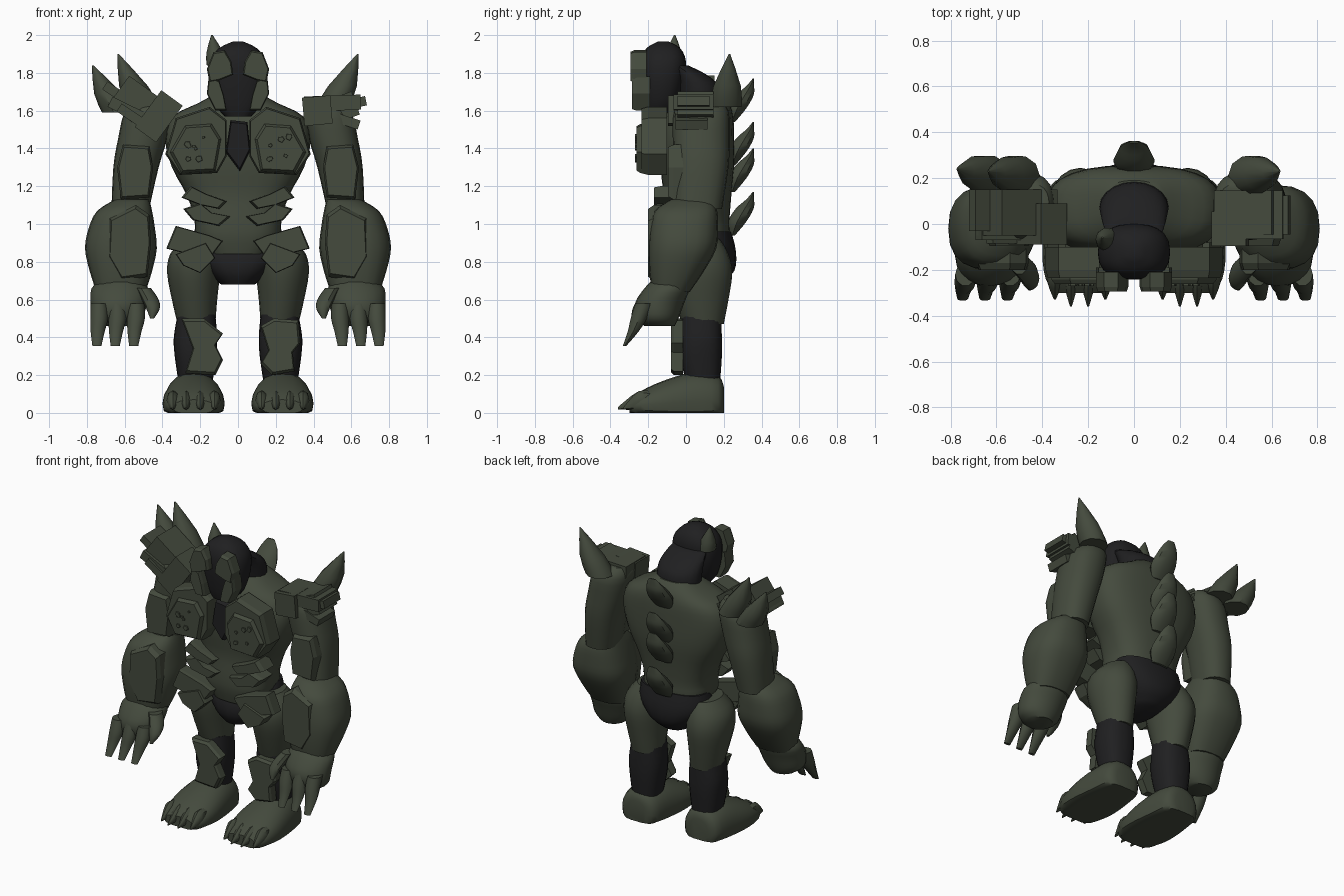
import bpy, bmesh, math, random
from mathutils import Matrix, Vector

cube = bpy.data.objects.get("Cube")
if cube:
    bpy.data.objects.remove(cube, do_unlink=True)


def material(name, colour):
    mat = bpy.data.materials.new(name)
    mat.use_nodes = True
    mat.diffuse_color = colour
    mat.node_tree.nodes["Principled BSDF"].inputs["Base Color"].default_value = colour
    return mat


GREEN = material("dark olive stone", (.058, .069, .047, 1))
BLACK = material("charcoal", (.014, .014, .015, 1))
SIDES = (("left", 1), ("right", -1))


def finish(name, bm, mat, smooth=False):
    bmesh.ops.recalc_face_normals(bm, faces=bm.faces)
    mesh = bpy.data.meshes.new(name)
    bm.to_mesh(mesh)
    bm.free()
    mesh.materials.append(mat)
    if smooth:
        mesh.shade_smooth()
        mesh.set_sharp_from_angle(angle=math.radians(40))
    obj = bpy.data.objects.new(name, mesh)
    bpy.context.collection.objects.link(obj)
    return obj


def flow(secs, steps):
    """Ease a list of cross-sections into a smooth run."""
    out = []
    last = len(secs) - 1
    for i in range(last):
        quad = [secs[max(i - 1, 0)], secs[i], secs[i + 1], secs[min(i + 2, last)]]
        for k in range(steps):
            t = k / steps
            out.append([q + .5 * t * (r - p + t * (2 * p - 5 * q + 4 * r - w
                        + t * (3 * (q - r) + w - p))) for p, q, r, w in zip(*quad)])
    return out + [secs[last]]


def loft(name, secs, mat=GREEN, s=1, axis="Z", sides=20, steps=3, power=1.0):
    """Skin rings given as (x, y, z, half width, half depth)."""
    bm = bmesh.new()
    rings = []
    for x, y, z, a, b in flow(secs, steps):
        ring = []
        for k in range(sides):
            t = math.tau * k / sides
            c, d = (math.copysign(abs(f) ** power, f) for f in (math.cos(t), math.sin(t)))
            u, v = max(a, .003) * c, max(b, .003) * d
            co = (x + u, y + v, z) if axis == "Z" else (x + u, y, max(z + v, 0))
            ring.append(bm.verts.new((co[0] * s, co[1], co[2])))
        rings.append(ring)
    for low, high in zip(rings, rings[1:]):
        for k in range(sides):
            n = (k + 1) % sides
            bm.faces.new((low[k], low[n], high[n], high[k]))
    bm.faces.new(rings[0])
    bm.faces.new(rings[-1])
    return finish(name, bm, mat, True)


def plate(name, outline, front, back, mat=GREEN, s=1, taper=.9):
    """Extrude an (x, z) outline in depth, with a smaller chamfered front."""
    bm = bmesh.new()
    mid = sum((Vector(p) for p in outline), Vector((0, 0))) / len(outline)
    lip = front + (back - front) * .25
    rings = []
    for y, k in ((back, 1), (lip, 1), (front, taper)):
        pts = [mid + (Vector(p) - mid) * k for p in outline]
        rings.append([bm.verts.new((p.x * s, y, p.y)) for p in pts])
    n = len(outline)
    for low, high in zip(rings, rings[1:]):
        for k in range(n):
            bm.faces.new((low[k], low[(k + 1) % n], high[(k + 1) % n], high[k]))
    bm.faces.new(rings[0])
    bm.faces.new(rings[-1])
    return finish(name, bm, mat)


def slab(name, centre, size, lift, s):
    """A box whose outer end is raised by the given angle."""
    bm = bmesh.new()
    turn = Matrix.Rotation(-math.radians(lift), 4, "Y")
    bmesh.ops.create_cube(bm, size=1, matrix=Matrix.Translation(centre) @ turn
                          @ Matrix.Diagonal((*size, 1)))
    for v in bm.verts:
        v.co.x *= s
    return finish(name, bm, GREEN)


def spike(name, base, tip, radius, s=1):
    base, tip = Vector(base), Vector(tip)
    mid = base.lerp(tip, .4)
    loft(name, [(*base, radius * .85, radius * .85), (*mid, radius * .72, radius * .72),
                (*tip, .004, .004)], GREEN, s, sides=10, steps=2)


# Torso, pelvis, neck and head
loft("torso", [(0, .04, .84, .16, .15), (0, .05, .93, .225, .18), (0, .05, 1.02, .23, .18),
               (0, .06, 1.15, .27, .18), (0, .06, 1.3, .35, .195), (0, .06, 1.45, .385, .195),
               (0, .07, 1.57, .345, .18), (0, .08, 1.64, .21, .15), (0, .09, 1.69, .12, .1)],
     sides=28, power=.75)
loft("pelvis", [(0, .05, .68, .09, .13), (0, .07, .75, .17, .185), (0, .085, .85, .25, .18),
                (0, .12, .96, .23, .12)], BLACK, power=.85)
loft("neck", [(0, .08, 1.6, .15, .1), (0, .065, 1.72, .15, .115), (0, .02, 1.79, .14, .09),
              (0, -.05, 1.84, .12, .06)], BLACK)
loft("head", [(0, -.15, 1.57, .07, .06), (0, -.135, 1.63, .12, .09), (0, -.125, 1.75, .155, .115),
              (0, -.12, 1.86, .15, .12), (0, -.12, 1.93, .1, .09), (0, -.12, 1.965, .03, .03)],
     BLACK, power=.8)
spike("head_horn", (-.11, -.07, 1.84), (-.138, -.06, 2), .065)
plate("chest_wedge", [(-.04, 1.55), (.05, 1.54), (.065, 1.39), (.01, 1.28), (-.065, 1.38)],
      -.19, -.08, BLACK)

# Row of spine fins
for i, top in enumerate((1.77, 1.54, 1.4, 1.17)):
    loft(f"spine_fin_{i}", [(0, .245, top - .23, .06, .015), (0, .27, top - .16, .09, .05),
                            (0, .31, top - .09, .075, .05), (0, .34, top - .04, .055, .022),
                            (0, .357, top, .025, .004)], sides=10)

random.seed(4)
for side, s in SIDES:
    # Face guards
    plate(side + "_brow_guard", [(.025, 1.79), (.035, 1.86), (.07, 1.92), (.13, 1.91),
                                 (.165, 1.82), (.15, 1.75), (.1, 1.76)], -.295, -.21, s=s)
    plate(side + "_jaw_guard", [(.06, 1.6), (.075, 1.68), (.1, 1.76), (.155, 1.78),
                                (.165, 1.69), (.12, 1.6)], -.285, -.19, s=s)
    # Layered chest armour with scattered chips
    plate(side + "_chest_plate", [(.06, 1.55), (.15, 1.62), (.33, 1.56), (.385, 1.37), (.31, 1.26),
                                  (.11, 1.27), (.06, 1.36)], -.235, -.1, s=s, taper=.95)
    plate(side + "_lower_chest_plate", [(.09, 1.45), (.14, 1.53), (.28, 1.52), (.36, 1.38),
                                        (.3, 1.27), (.12, 1.28)], -.262, -.18, s=s)
    for i in range(8):
        x, z, r = random.uniform(.14, .28), random.uniform(1.33, 1.49), random.uniform(.008, .02)
        chip = [(x + r * math.cos(a), z + r * math.sin(a)) for a in (0, 1, 2.3, 3.5, 5)]
        plate(f"{side}_chest_chip_{i}", chip, -.27, -.26, s=s)
    # Ribs and hip guards
    plate(side + "_upper_rib", [(.06, 1.12), (.17, 1.16), (.25, 1.2), (.3, 1.14), (.2, 1.1),
                                (.1, 1.08)], -.17, -.04, s=s)
    plate(side + "_lower_rib", [(.04, 1.04), (.14, 1.06), (.2, 1.11), (.29, 1.08), (.24, 1.02),
                                (.1, .99)], -.17, -.04, s=s)
    plate(side + "_hip_guard", [(.08, .91), (.15, .94), (.33, .99), (.38, .87), (.26, .84),
                                (.14, .83)], -.17, -.08, s=s, taper=.95)
    plate(side + "_hip_shard", [(.12, .82), (.17, .9), (.33, .84), (.29, .78), (.2, .74)],
          -.185, -.09, s=s, taper=.95)

    # Arm
    loft(side + "_upper_arm", [(.43, .08, 1.66, .06, .09), (.47, .08, 1.6, .125, .145),
                               (.505, .08, 1.45, .13, .15), (.54, .08, 1.3, .12, .145),
                               (.57, .06, 1.08, .1, .13)], s=s, power=.85)
    plate(side + "_upper_arm_plate", [(.45, 1.3), (.47, 1.41), (.61, 1.42), (.64, 1.3),
                                      (.62, 1.13), (.47, 1.14)], -.095, .02, s=s)
    loft(side + "_forearm", [(.56, .03, 1.13, .09, .11), (.6, 0, 1.07, .145, .165),
                             (.615, -.01, .98, .175, .18), (.62, -.02, .87, .19, .18),
                             (.62, -.05, .75, .165, .145), (.62, -.08, .64, .13, .1)],
         s=s, power=.8)
    plate(side + "_forearm_plate", [(.46, .9), (.47, 1.05), (.54, 1.1), (.68, 1.03), (.69, .82),
                                    (.62, .7), (.48, .72)], -.2, -.08, s=s)

    # Hand
    loft(side + "_hand", [(.62, -.08, .71, .1, .09), (.625, -.1, .66, .15, .12),
                          (.63, -.14, .58, .15, .13), (.64, -.15, .5, .13, .11),
                          (.64, -.14, .46, .08, .08)], s=s)
    for i, x in enumerate((.54, .638, .735)):
        loft(f"{side}_finger_{i}", [(x, -.22, .58, .045, .05), (x, -.25, .5, .047, .045),
                                    (x + .008, -.28, .43, .037, .03),
                                    (x + .012, -.325, .355, .024, .01)], s=s, sides=10)
    loft(side + "_thumb", [(.5, -.17, .66, .04, .05), (.465, -.21, .6, .045, .05),
                           (.45, -.25, .55, .035, .035), (.455, -.28, .5, .01, .01)],
         s=s, sides=10)

    # Leg
    loft(side + "_thigh", [(.2, .06, .92, .09, .12), (.225, .06, .84, .135, .165),
                           (.235, .07, .74, .14, .175), (.23, .08, .6, .12, .145),
                           (.22, .09, .47, .1, .11)], s=s)
    loft(side + "_calf", [(.22, .08, .52, .1, .105), (.225, .08, .4, .115, .11),
                          (.225, .08, .3, .11, .11), (.225, .09, .16, .09, .09)],
         BLACK, s, power=.8)
    loft(side + "_foot", [(.235, .2, .06, .07, .08), (.235, .17, .06, .125, .135),
                          (.235, .04, .06, .15, .155), (.235, -.12, .05, .165, .12),
                          (.235, -.24, .04, .15, .075), (.235, -.3, .03, .11, .04)],
         s=s, axis="Y", power=.92)
    for i, x in enumerate((.125, .2, .275, .345)):
        reach = -.36 if i in (1, 2) else -.33
        loft(f"{side}_toe_{i}", [(x, -.16, .07, .03, .04), (x, -.25, .065, .033, .05),
                                 (x, reach, .025, .004, .006)], s=s, axis="Y", sides=8)

# Shin guards, broken differently on each leg
plate("left_shin_guard", [(.12, .46), (.19, .5), (.32, .49), (.33, .37), (.29, .32), (.3, .22),
                          (.18, .2), (.12, .26), (.16, .33)], -.08, -.015)
plate("right_shin_guard", [(.3, .5), (.18, .5), (.08, .42), (.12, .36), (.08, .28), (.12, .2),
                           (.28, .21), (.24, .34)], -.08, -.015, s=-1)

# Shoulder slabs: nearly level on the left, a steep fan on the right
left_pad = [((.5, .04, 1.64), (.3, .21, .08), 2), ((.42, -.02, 1.6), (.15, .15, .15), 5),
            ((.51, .05, 1.6), (.24, .19, .13), 20), ((.57, .04, 1.63), (.22, .17, .05), 12),
            ((.56, .03, 1.55), (.17, .17, .05), -18)]
right_pad = [((.51, .05, 1.62), (.3, .2, .19), 36), ((.42, 0, 1.57), (.14, .18, .24), 36),
             ((.58, .06, 1.65), (.3, .18, .05), 34), ((.56, .03, 1.59), (.26, .2, .06), 26),
             ((.53, .01, 1.55), (.24, .19, .05), 34)]
for (side, s), pad in zip(SIDES, (left_pad, right_pad)):
    for i, (centre, size, lift) in enumerate(pad):
        slab(f"{side}_shoulder_slab_{i}", centre, size, lift, s)
spike("left_shoulder_spike", (.5, .21, 1.62), (.635, .23, 1.9), .105)
spike("right_shoulder_spike_inner", (.5, .21, 1.62), (.635, .23, 1.9), .105, -1)
spike("right_shoulder_spike_outer", (.63, .21, 1.59), (.77, .24, 1.84), .105, -1)
